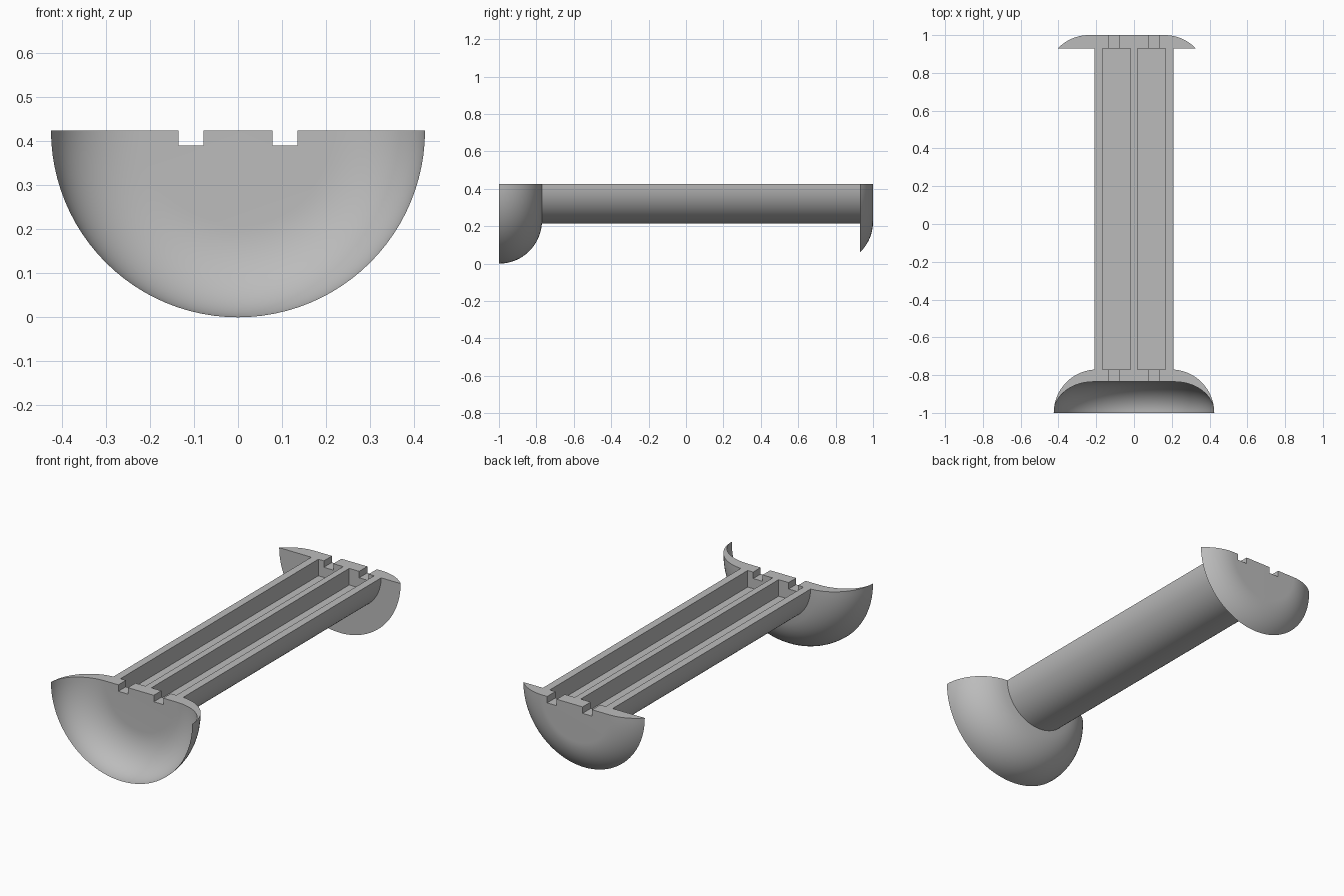
import bpy, bmesh
from math import sin, cos, pi, asin, radians

if "Cube" in bpy.data.objects:
    bpy.data.objects.remove(bpy.data.objects["Cube"], do_unlink=True)

TOP = 0.425      # height of the flat cut plane, also the lathe axis
TUBE = 0.21      # tube radius
STEPS = 48       # sides in the half turn

grey = bpy.data.materials.new("plain grey")
grey.use_nodes = True
colour = (0.5, 0.5, 0.5, 1)
grey.diffuse_color = colour
grey.node_tree.nodes["Principled BSDF"].inputs["Base Color"].default_value = colour


def make_object(name, bm):
    bmesh.ops.recalc_face_normals(bm, faces=bm.faces)
    mesh = bpy.data.meshes.new(name)
    bm.to_mesh(mesh)
    bm.free()
    mesh.materials.append(grey)
    obj = bpy.data.objects.new(name, mesh)
    bpy.context.collection.objects.link(obj)
    return obj


def half_lathe(name, profile, cx=0.0):
    """Turn (radius, y) points through the lower half circle, then cap the top."""
    bm = bmesh.new()
    rings = []
    for i in range(STEPS + 1):
        a = pi + pi * i / STEPS
        rings.append([bm.verts.new((cx + r * cos(a), y, TOP + r * sin(a)))
                      for r, y in profile])
    for ring, nxt in zip(rings, rings[1:]):
        for j in range(len(profile) - 1):
            bm.faces.new((ring[j], ring[j + 1], nxt[j + 1], nxt[j]))
    bmesh.ops.remove_doubles(bm, verts=bm.verts, dist=1e-5)
    rim = [e for e in bm.edges if e.is_boundary]
    bmesh.ops.holes_fill(bm, edges=rim, sides=0)
    return make_object(name, bm)


def arc(r0, y0, rr, ry, start, end, n=16):
    """Elliptical arc; angle 0 points outward, 90 degrees points along y."""
    angles = [start + (end - start) * i / n for i in range(n + 1)]
    return [(r0 + rr * cos(a), y0 + ry * sin(a)) for a in angles]


def cut(obj, x0, x1, y0, y1, z0):
    """Cut a straight slot down from the top plane."""
    bm = bmesh.new()
    bmesh.ops.create_cube(bm, size=1)
    for v in bm.verts:
        v.co = (x1 if v.co.x > 0 else x0, y1 if v.co.y > 0 else y0,
                TOP + 0.1 if v.co.z > 0 else z0)
    cutter = make_object("slot_cutter", bm)
    cutter.hide_render = True
    mod = obj.modifiers.new("slot", "BOOLEAN")
    mod.operation, mod.solver, mod.object = "DIFFERENCE", "EXACT", cutter
    bpy.context.view_layer.objects.active = obj
    bpy.ops.object.modifier_apply(modifier=mod.name)
    bpy.data.objects.remove(cutter, do_unlink=True)


# Hollow front bell and tube, turned as one solid
cup = arc(0.215, -1, 0.21, 0.165, pi / 2, 0)
bell = arc(0.195, -1, 0.23, 0.23, 0, pi / 2)
body = half_lathe("bell_and_tube",
                  [(0, -0.835)] + cup + bell[1:] + [(TUBE, -0.77), (TUBE, 0.93), (0, 0.93)]
                  if bell[-1][0] > TUBE else
                  [(0, -0.835)] + cup + bell[1:-1] + [(TUBE, -0.77), (TUBE, 0.93), (0, 0.93)])

# Shallow solid back flange, slightly off centre
dome = arc(0.2, 0.77, 0.23, 0.23, asin(0.16 / 0.23), pi / 2)
flange = half_lathe("back_flange", [(0, 0.93)] + dome + [(0, 1)], cx=-0.038)

# Two long channels in the tube, narrow notches through both ends
for side in (-1, 1):
    x0, x1 = sorted((side * 0.018, side * 0.168))
    cut(body, x0, x1, -0.77, 0.96, TOP - 0.09)
    x0, x1 = sorted((side * 0.078, side * 0.135))
    for part in (body, flange):
        cut(part, x0, x1, -1.1, 1.1, TOP - 0.035)

# Smooth the turned surfaces, keep cut edges sharp
for part in (body, flange):
    bpy.ops.object.select_all(action="DESELECT")
    part.select_set(True)
    bpy.context.view_layer.objects.active = part
    bpy.ops.object.shade_smooth_by_angle(angle=radians(30))
